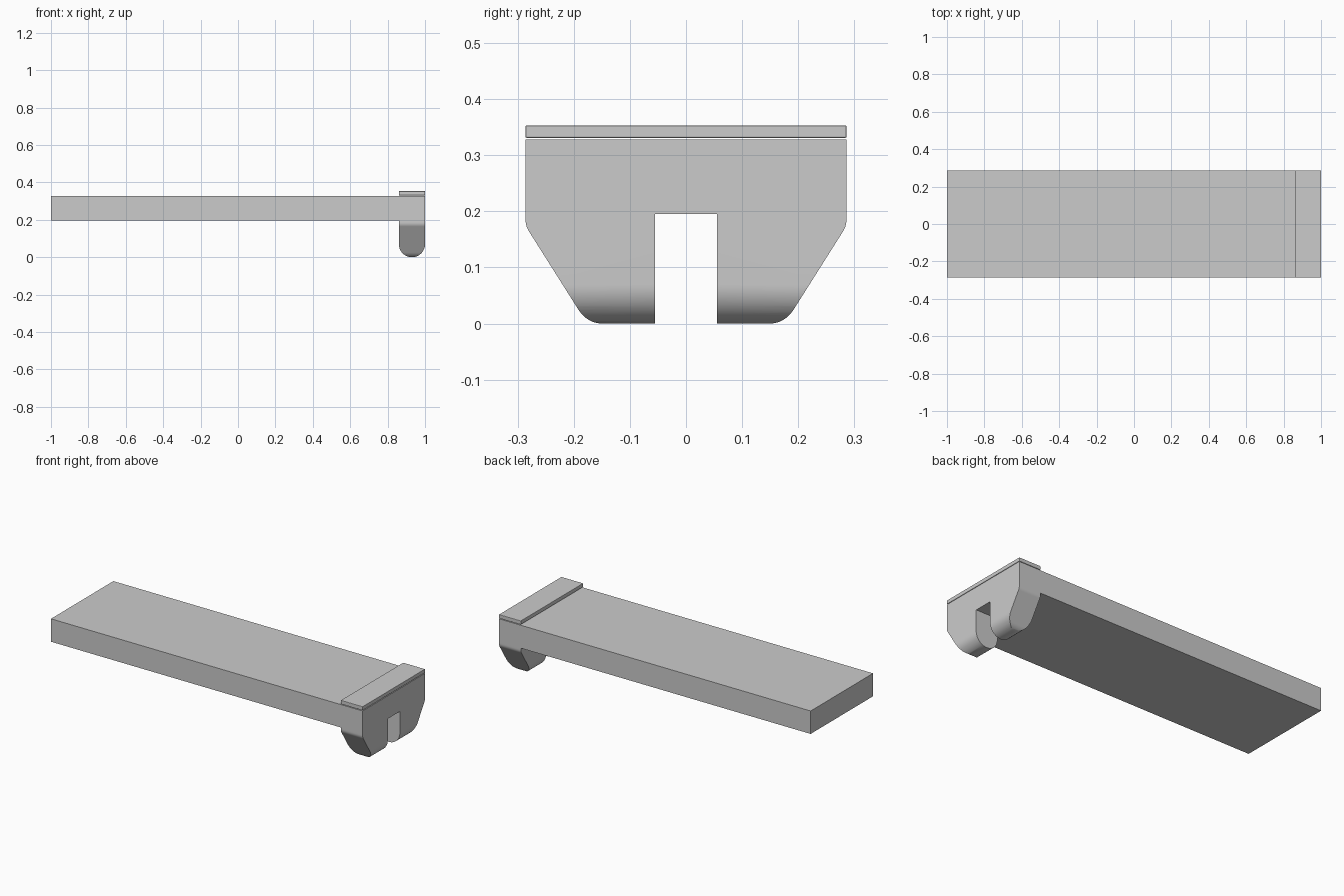
import bpy, bmesh, math

if "Cube" in bpy.data.objects:
    bpy.data.objects.remove(bpy.data.objects["Cube"])


def prism(name, points, axis, lo, hi):
    """Extrude a 2D profile along x (points are y,z) or y (points are x,z)."""
    bm = bmesh.new()
    make = (lambda p, t: (t, p[0], p[1])) if axis == 'x' else (lambda p, t: (p[0], t, p[1]))
    face = bm.faces.new([bm.verts.new(make(p, lo)) for p in points])
    ext = bmesh.ops.extrude_face_region(bm, geom=[face])
    verts = [g for g in ext['geom'] if isinstance(g, bmesh.types.BMVert)]
    bmesh.ops.translate(bm, verts=verts, vec=(hi - lo, 0, 0) if axis == 'x' else (0, hi - lo, 0))
    bmesh.ops.recalc_face_normals(bm, faces=bm.faces[:])
    mesh = bpy.data.meshes.new(name)
    bm.to_mesh(mesh)
    bm.free()
    ob = bpy.data.objects.new(name, mesh)
    bpy.context.collection.objects.link(ob)
    return ob


def box(name, x0, x1, y, z0, z1):
    return prism(name, [(-y, z0), (y, z0), (y, z1), (-y, z1)], 'x', x0, x1)


def curve(a, b, c, n=10):
    """Rounded corner from a to c around the control point b."""
    return [tuple((1-t)**2*a[i] + 2*t*(1-t)*b[i] + t*t*c[i] for i in (0, 1))
            for t in (k / n for k in range(n + 1))]


X0, X1, W, Z = 0.86, 1.0, 0.286, 0.195

# Long slab and the thin end strip resting just above it
box("slab", -1, 1, W, Z, 0.328)
strip = box("end_strip", X0, X1, W, 0.331, 0.353)
bev = strip.modifiers.new("Bevel", 'BEVEL')
bev.width, bev.segments = 0.002, 2

# Foot outline seen from the end: sloped outside, rounded lower corner
outline = [(0.055, Z), (0.055, 0)]
outline += curve((0.148, 0), (0.178, 0), (0.195, 0.03))
outline += curve((0.279, 0.163), (0.286, 0.173), (W, 0.186), 6)
outline += [(W, Z)]

# Half-round outline seen from the side
r, cx = (X1 - X0) / 2, (X0 + X1) / 2
u_shape = [(X0, 0.3)] + [(cx + r * math.cos(a), r + r * math.sin(a))
                         for a in (math.pi + math.pi * k / 32 for k in range(33))] + [(X1, 0.3)]
cutter = prism("foot_rounding_cutter", u_shape, 'y', -0.5, 0.5)

# Mirrored pair of feet
for side, s in (("left", -1), ("right", 1)):
    foot = prism(side + "_foot", [(s * y, z) for y, z in outline], 'x', X0 - 0.02, X1 + 0.02)
    mod = foot.modifiers.new("Round", 'BOOLEAN')
    mod.operation, mod.object, mod.solver = 'INTERSECT', cutter, 'EXACT'
    bpy.ops.object.select_all(action='DESELECT')
    foot.select_set(True)
    bpy.context.view_layer.objects.active = foot
    bpy.ops.object.modifier_apply(modifier="Round")
    bpy.ops.object.shade_smooth_by_angle(angle=math.radians(30))

bpy.data.objects.remove(cutter)
